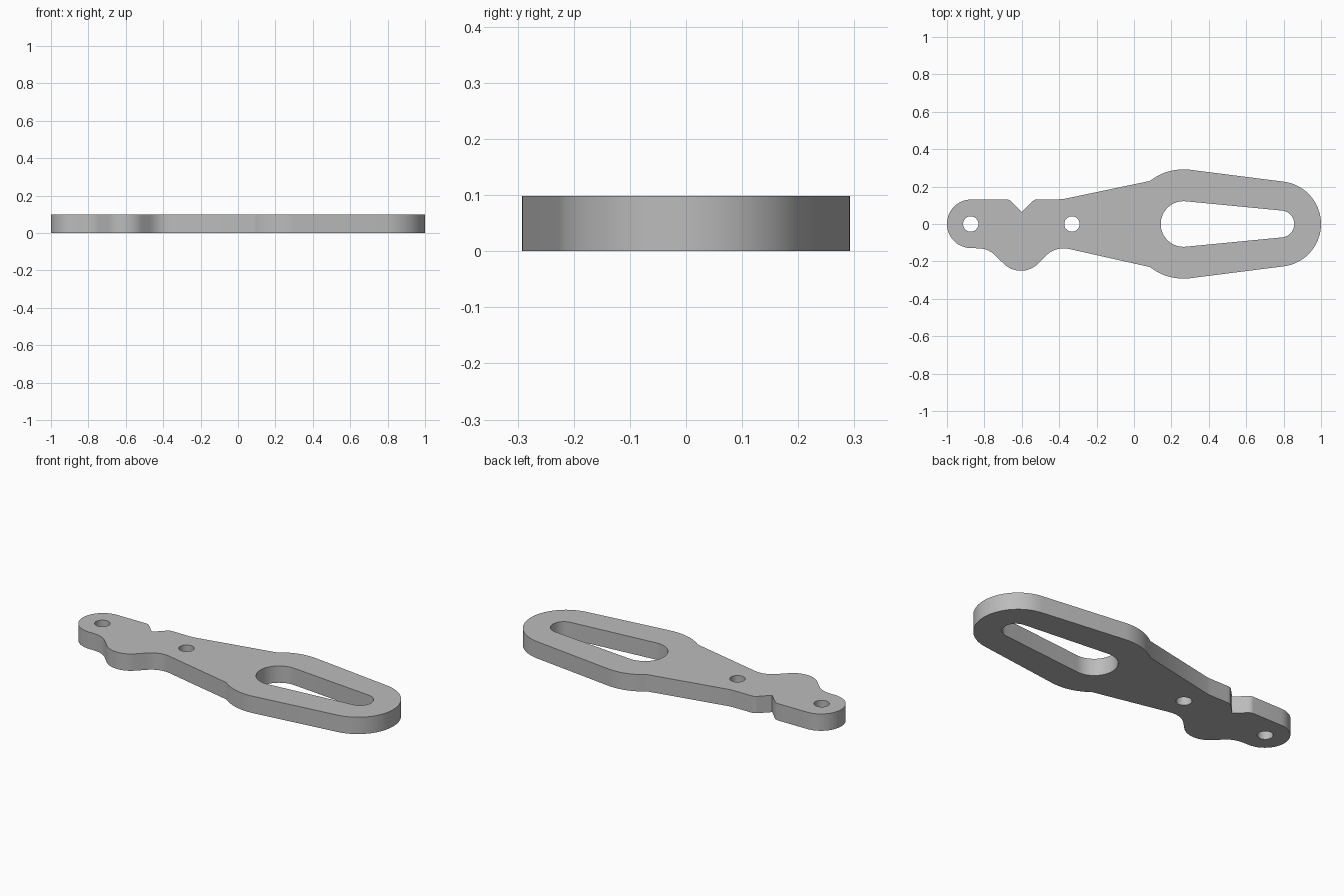
import bpy
import bmesh
from math import sin, cos, radians

if "Cube" in bpy.data.objects:
    bpy.data.objects.remove(bpy.data.objects["Cube"], do_unlink=True)

THICK = 0.098


def arc(cx, cy, r, start, end, steps=16):
    """Points along an arc, angles in degrees."""
    angles = [radians(start + (end - start) * i / steps) for i in range(steps + 1)]
    return [(cx + r * cos(a), cy + r * sin(a)) for a in angles]


def circle(cx, cy, r):
    return arc(cx, cy, r, 0, 360, 40)[:-1]


# Outer outline, counterclockwise from the lower right
outline = (
    arc(0.772, 0, 0.228, -83, 83, 40)               # round wide end
    + arc(0.265, 0, 0.292, 83, 128)                 # upper shoulder
    + [(-0.37, 0.135), (-0.40, 0.132)]              # upper taper
    + arc(-0.515, 0.092, 0.04, 90, 135, 6)          # notch
    + [(-0.60, 0.064)]
    + arc(-0.685, 0.092, 0.04, 45, 90, 6)
    + arc(-0.87, 0.001, 0.13, 90, 270, 32)          # round narrow end
    + arc(-0.833, -0.26, 0.13, 90, 45, 10)          # lower lobe
    + arc(-0.605, -0.12, 0.13, 225, 315)
    + arc(-0.377, -0.26, 0.13, 135, 77, 10)
    + arc(0.265, 0, 0.292, 232, 277)                # lower shoulder
)

# Tapered slot and two pin holes
slot = arc(0.265, 0, 0.122, 84, 276, 32) + arc(0.785, 0, 0.072, -84, 84, 24)
holes = [slot, circle(-0.873, 0, 0.041), circle(-0.332, 0, 0.041)]

# Filled flat profile, extruded to a plate
curve = bpy.data.curves.new("plate_profile", "CURVE")
curve.dimensions = "2D"
curve.fill_mode = "BOTH"
curve.extrude = THICK / 2
for loop in [outline] + holes:
    spline = curve.splines.new("POLY")
    spline.points.add(len(loop) - 1)
    for point, (x, y) in zip(spline.points, loop):
        point.co = (x, y, THICK / 2, 1)
    spline.use_cyclic_u = True

plate = bpy.data.objects.new("lever_plate", curve)
bpy.context.collection.objects.link(plate)
plate.location.z = THICK / 2
bpy.ops.object.select_all(action="DESELECT")
plate.select_set(True)
bpy.context.view_layer.objects.active = plate
bpy.ops.object.convert(target="MESH")
plate = bpy.context.object
plate.name = "lever_plate"

# Weld the caps to the walls and rest the plate on the ground
bm = bmesh.new()
bm.from_mesh(plate.data)
bmesh.ops.remove_doubles(bm, verts=bm.verts, dist=0.0005)
bmesh.ops.recalc_face_normals(bm, faces=bm.faces)
lowest = min(v.co.z for v in bm.verts)
bmesh.ops.translate(bm, verts=bm.verts, vec=(0, 0, -lowest))
bm.to_mesh(plate.data)
bm.free()
plate.location.z = 0
bpy.ops.object.shade_smooth_by_angle(angle=radians(30))

# Plain grey metal
grey = bpy.data.materials.new("plain_grey")
grey.use_nodes = True
colour = (0.5, 0.5, 0.5, 1)
grey.diffuse_color = colour
grey.node_tree.nodes["Principled BSDF"].inputs["Base Color"].default_value = colour
plate.data.materials.clear()
plate.data.materials.append(grey)
